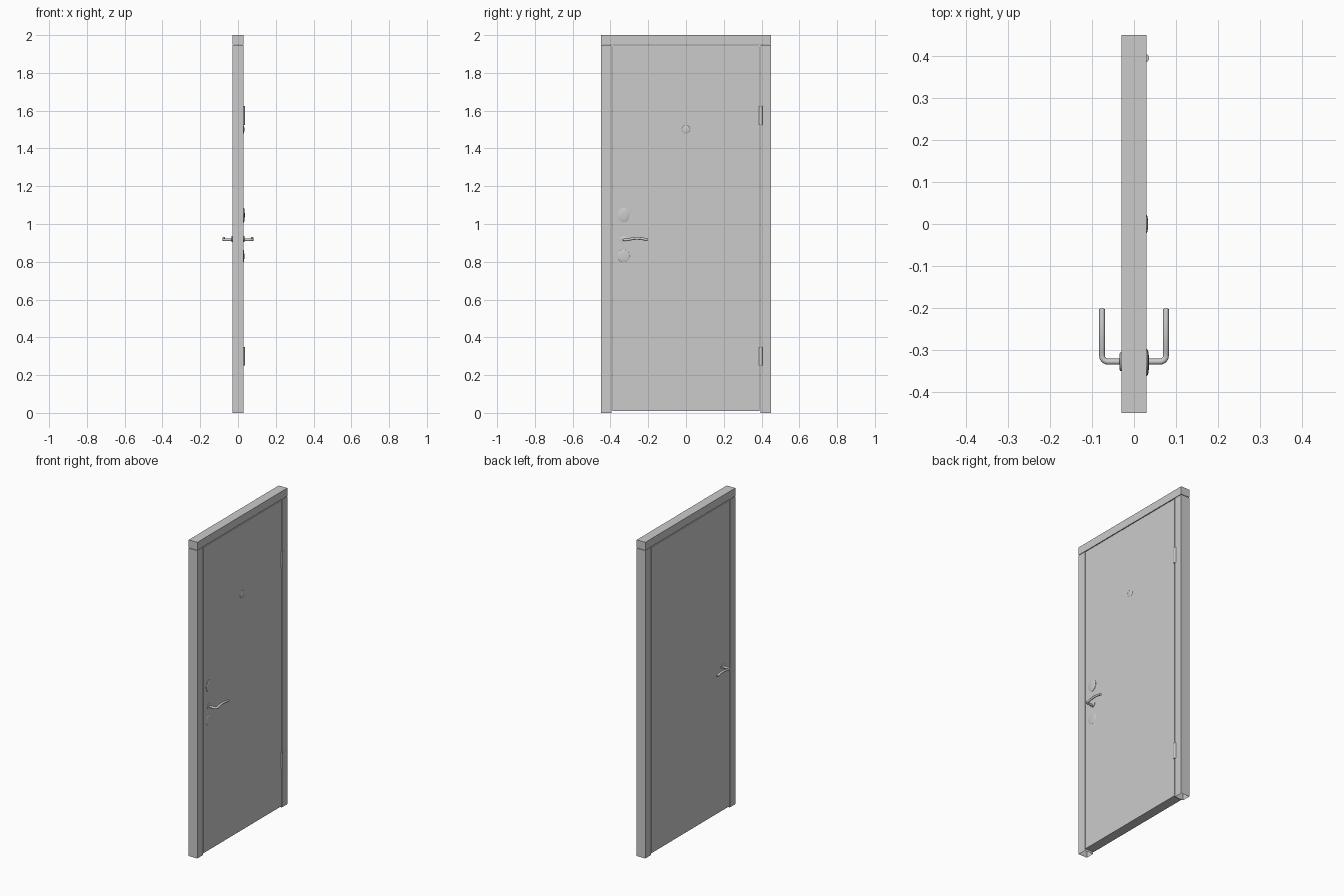
import bpy, bmesh, math
from mathutils import Vector

cube = bpy.data.objects.get("Cube")
if cube:
    bpy.data.objects.remove(cube, do_unlink=True)

grey = bpy.data.materials.new("plain grey")
grey.use_nodes = True
COLOUR = (0.6, 0.6, 0.6, 1)
grey.diffuse_color = COLOUR
grey.node_tree.nodes["Principled BSDF"].inputs["Base Color"].default_value = COLOUR


def finish(name, bm, smooth=False):
    bmesh.ops.recalc_face_normals(bm, faces=bm.faces)
    mesh = bpy.data.meshes.new(name)
    bm.to_mesh(mesh)
    bm.free()
    mesh.materials.append(grey)
    obj = bpy.data.objects.new(name, mesh)
    bpy.context.collection.objects.link(obj)
    if smooth:
        bpy.ops.object.select_all(action='DESELECT')
        obj.select_set(True)
        bpy.context.view_layer.objects.active = obj
        bpy.ops.object.shade_smooth_by_angle(angle=math.radians(40))
    return obj


def box(name, low, high, open_bottom=False):
    bm = bmesh.new()
    bmesh.ops.create_cube(bm, size=1)
    low, high = Vector(low), Vector(high)
    for v in bm.verts:
        v.co = (low + high) / 2 + v.co * (high - low)
    if open_bottom:
        bottom = [f for f in bm.faces if f.calc_center_median().z < low.z + 0.001]
        bmesh.ops.delete(bm, geom=bottom, context='FACES_ONLY')
    return finish(name, bm)


def disc(name, y, z, ry, rz, profile, side=1, segments=32):
    """Oval fitting on a door face; profile is (radius factor, x) outward."""
    bm = bmesh.new()
    rings = []
    for r, x in profile:
        rings.append([bm.verts.new((side * x,
                                    y + ry * r * math.cos(math.tau * i / segments),
                                    z + rz * r * math.sin(math.tau * i / segments)))
                      for i in range(segments)])
    for a, b in zip(rings, rings[1:]):
        for i in range(segments):
            j = (i + 1) % segments
            bm.faces.new((a[i], a[j], b[j], b[i]))
    bm.faces.new(rings[0])
    bm.faces.new(rings[-1])
    return finish(name, bm, True)


def tube(name, path, radius, segments=16):
    """Round bar along a path, with flat ends."""
    bm = bmesh.new()
    rings = []
    for k, p in enumerate(path):
        t = (path[min(k + 1, len(path) - 1)] - path[max(k - 1, 0)]).normalized()
        side = t.cross(Vector((0, 0, 1))).normalized()
        up = side.cross(t)
        rings.append([bm.verts.new(p + radius * (side * math.cos(math.tau * i / segments)
                                                 + up * math.sin(math.tau * i / segments)))
                      for i in range(segments)])
    for a, b in zip(rings, rings[1:]):
        for i in range(segments):
            j = (i + 1) % segments
            bm.faces.new((a[i], a[j], b[j], b[i]))
    bm.faces.new(rings[0])
    bm.faces.new(rings[-1])
    return finish(name, bm, True)


# Frame and leaf
T = 0.03
for label, s in (("right", -1), ("left", 1)):
    y0, y1 = sorted((s * 0.45, s * 0.395))
    box(label + "_jamb", (-T, y0, 0), (T, y1, 1.947), open_bottom=True)
box("frame_head", (-T, -0.45, 1.95), (T, 0.45, 2))
box("door_leaf", (-T, -0.39, 0.01), (T, 0.39, 1.945))

# Hinge barrels
for label, z in (("lower", 0.3), ("upper", 1.575)):
    bm = bmesh.new()
    bmesh.ops.create_cone(bm, cap_ends=True, segments=24, radius1=0.01,
                          radius2=0.01, depth=0.1)
    bmesh.ops.translate(bm, verts=bm.verts, vec=(0.026, 0.395, z))
    finish(label + "_hinge", bm, True)

# Peephole and lock covers
dome = [(math.cos(a), T + 0.004 * math.sin(a) - 0.0005)
        for a in (math.pi / 2 * i / 7 for i in range(7))]
disc("peephole", 0, 1.5, 0.022, 0.022, dome)
disc("lower_lock_cover", -0.33, 0.83, 0.033, 0.033, dome)
disc("upper_lock_cover", -0.33, 1.047, 0.031, 0.038,
     [(1, 0.029), (1, 0.032), (0.85, 0.034), (0.5, 0.0355), (0.1, 0.036)])

# Lever handles with rosettes on both faces
for label, s in (("inner", 1), ("outer", -1)):
    disc(label + "_rosette", -0.328, 0.92, 0.022, 0.016,
         [(1, 0.029), (1, 0.033), (0.9, 0.034)], s)
    path = [Vector((s * 0.028, -0.328, 0.916))]
    bend = 0.014
    for i in range(7):
        a = math.pi / 2 * i / 6
        path.append(Vector((s * (0.076 - bend + bend * math.sin(a)),
                            -0.328 + bend * (1 - math.cos(a)), 0.916)))
    for i in range(1, 13):
        u = i / 12
        path.append(Vector((s * 0.076, -0.314 + 0.111 * u,
                            0.916 + 0.008 * math.sin(math.pi * u))))
    tube(label + "_lever", path, 0.007)
